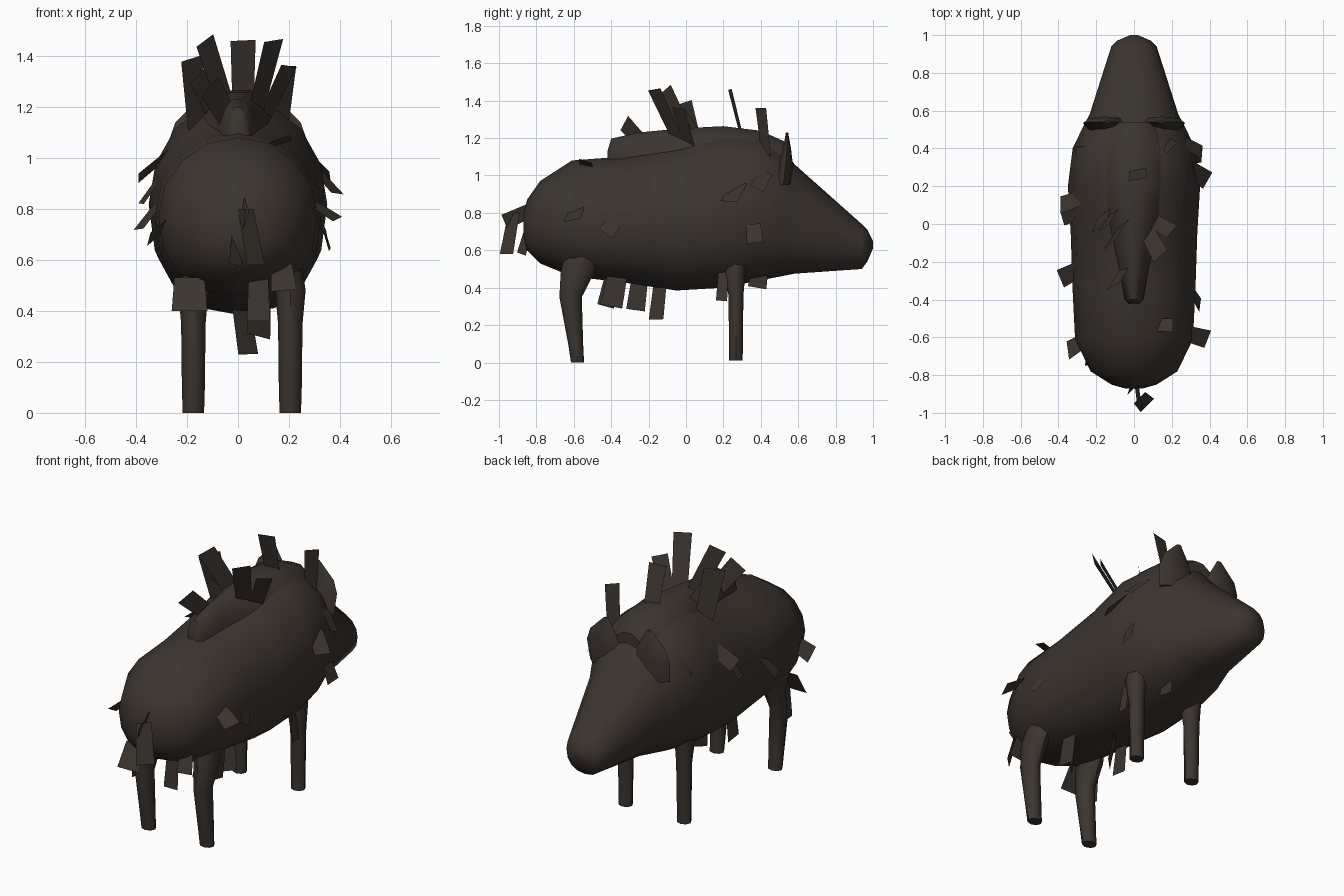
import bpy, bmesh
from math import cos, sin, tau, radians, copysign
from mathutils import Vector

cube = bpy.data.objects.get("Cube")
if cube:
    bpy.data.objects.remove(cube, do_unlink=True)

hide = bpy.data.materials.new("dark brown hide")
hide.use_nodes = True
colour = (0.045, 0.036, 0.029, 1)
hide.diffuse_color = colour
shader = hide.node_tree.nodes["Principled BSDF"]
shader.inputs["Base Color"].default_value = colour
shader.inputs["Roughness"].default_value = 0.9

SIDE, ALONG, UP = Vector((1, 0, 0)), Vector((0, 1, 0)), Vector((0, 0, 1))
SLANT = ALONG + SIDE
TILT_LEFT, TILT_RIGHT = ALONG + UP * 0.4, ALONG - UP * 0.4


def finish(name, bm, smooth=True):
    """Turn a bmesh into a named, coloured object."""
    mesh = bpy.data.meshes.new(name)
    bm.to_mesh(mesh)
    bm.free()
    mesh.materials.append(hide)
    obj = bpy.data.objects.new(name, mesh)
    bpy.context.collection.objects.link(obj)
    if smooth:
        bpy.ops.object.select_all(action="DESELECT")
        obj.select_set(True)
        bpy.context.view_layer.objects.active = obj
        bpy.ops.object.shade_smooth_by_angle(angle=radians(50))


def ring_point(angle, belly):
    """Point on a unit ring whose lower half can be fuller than a circle."""
    c, s = cos(angle), sin(angle)
    if s >= 0:
        return c, s
    return copysign(abs(c) ** belly, c), -abs(s) ** belly


def loft(name, sections, u, v, sides, belly=1):
    """Skin rounded rings given as (centre, u radius, v radius)."""
    bm = bmesh.new()
    points = [ring_point(tau * i / sides, belly) for i in range(sides)]
    rings = [[bm.verts.new(Vector(centre) + u * ru * c + v * rv * s) for c, s in points]
             for centre, ru, rv in sections]
    for a, b in zip(rings, rings[1:]):
        for i in range(sides):
            j = (i + 1) % sides
            bm.faces.new((a[i], a[j], b[j], b[i]))
    bm.faces.new(rings[0])
    bm.faces.new(rings[-1])
    bmesh.ops.recalc_face_normals(bm, faces=bm.faces)
    finish(name, bm)


def trunk(name, profile, sides, belly):
    """Loft along y from (y, bottom, top, half width)."""
    rings = [((0, y, (low + top) / 2), half, (top - low) / 2)
             for y, low, top, half in profile]
    loft(name, rings, SIDE, UP, sides, belly)


def lock(name, root, tip, width, across, taper=0.85):
    """A flat strip of bristle from root to tip."""
    root, tip = Vector(root), Vector(tip)
    run = (tip - root).normalized()
    wide = (across - run * across.dot(run)).normalized() * width / 2
    bm = bmesh.new()
    corners = (root - wide * taper, root + wide * taper, tip + wide, tip - wide)
    bm.faces.new([bm.verts.new(c) for c in corners])
    finish(name, bm, smooth=False)


# Barrel body running into the tapered head and snout
trunk("body_and_head", [
    (-0.87, 0.68, 0.79, 0.05), (-0.85, 0.60, 0.87, 0.12), (-0.78, 0.53, 0.97, 0.23),
    (-0.61, 0.46, 1.08, 0.312), (-0.35, 0.43, 1.10, 0.325), (-0.05, 0.385, 1.16, 0.335),
    (0.2, 0.40, 1.235, 0.35), (0.4, 0.44, 1.23, 0.325), (0.53, 0.465, 1.13, 0.262),
    (0.58, 0.475, 1.06, 0.235), (0.94, 0.5, 0.74, 0.12), (0.97, 0.54, 0.71, 0.09),
    (1.0, 0.61, 0.65, 0.02)], 16, 0.88)

# Ridge over the shoulders, spreading into the body towards the head
trunk("back_ridge", [
    (-0.42, 1.04, 1.13, 0.03), (-0.40, 0.95, 1.20, 0.05), (-0.25, 0.85, 1.235, 0.08),
    (-0.1, 0.8, 1.25, 0.12), (0.05, 0.75, 1.262, 0.17), (0.2, 0.75, 1.27, 0.21),
    (0.4, 0.75, 1.245, 0.22), (0.54, 0.85, 1.18, 0.12)], 14, 1)

# Legs and ears, one of each per side
for side, s in (("right", -1), ("left", 1)):
    x = 0.015 + 0.19 * s
    loft(side + "_rear_leg", [
        ((x * 0.85, -0.54, 0.62), 0.07, 0.1), ((x, -0.58, 0.48), 0.06, 0.09),
        ((x, -0.617, 0.35), 0.048, 0.06), ((x, -0.59, 0.1), 0.045, 0.04),
        ((x, -0.58, 0), 0.042, 0.035)], SIDE, ALONG, 8)
    loft(side + "_fore_leg", [
        ((x * 0.85, 0.26, 0.62), 0.07, 0.08), ((x, 0.26, 0.5), 0.055, 0.06),
        ((x, 0.267, 0.36), 0.046, 0.04), ((x, 0.267, 0.01), 0.04, 0.036)],
        SIDE, ALONG, 8)
    loft(side + "_ear", [
        ((0.14 * s, 0.52, 0.95), 0.12, 0.045), ((0.155 * s, 0.535, 1.07), 0.115, 0.035),
        ((0.16 * s, 0.54, 1.14), 0.085, 0.022), ((0.14 * s, 0.54, 1.23), 0.015, 0.006)],
        SIDE, ALONG, 8)

# Tall bristles along the mane
lock("mane_bristle", (0.02, 0.30, 1.2), (0.02, 0.235, 1.46), 0.1, SIDE + ALONG * 0.2)
lock("mane_bristle", (-0.03, 0.04, 1.15), (-0.13, -0.11, 1.46), 0.1, SLANT)
lock("mane_bristle", (-0.16, 0.06, 1.12), (-0.18, -0.01, 1.39), 0.12, SLANT)
lock("mane_bristle", (0.07, -0.04, 1.18), (0.14, -0.17, 1.46), 0.1, SLANT)
lock("mane_bristle", (0.17, 0.43, 1.1), (0.2, 0.4, 1.36), 0.08, SLANT)
lock("mane_bristle", (0.1, 0.02, 1.15), (0.2, -0.04, 1.36), 0.09, SLANT)
lock("mane_bristle", (-0.08, 0.1, 1.15), (-0.16, -0.02, 1.32), 0.09, SLANT)
lock("mane_bristle", (-0.03, -0.2, 1.14), (-0.11, -0.33, 1.28), 0.11, SLANT)

# Short tufts lying off the flanks
lock("flank_tuft", (-0.27, 0.14, 1.02), (-0.39, 0.10, 0.92), 0.1, TILT_RIGHT)
lock("flank_tuft", (-0.31, 0.05, 0.92), (-0.38, 0.03, 0.82), 0.08, TILT_LEFT)
lock("flank_tuft", (-0.29, -0.24, 0.85), (-0.39, -0.29, 0.72), 0.1, TILT_LEFT)
lock("flank_tuft", (-0.27, -0.62, 0.75), (-0.35, -0.67, 0.68), 0.11, TILT_RIGHT)
lock("flank_tuft", (-0.25, 0.38, 1.05), (-0.31, 0.37, 0.96), 0.08, TILT_LEFT)
lock("flank_tuft", (0.30, 0.29, 0.96), (0.39, 0.23, 0.86), 0.1, TILT_LEFT)
lock("flank_tuft", (0.27, 0.43, 1.02), (0.36, 0.38, 0.93), 0.08, TILT_RIGHT)
lock("flank_tuft", (0.28, -0.58, 0.83), (0.39, -0.61, 0.76), 0.1, TILT_LEFT)
lock("flank_tuft", (0.32, -0.38, 0.75), (0.35, -0.43, 0.69), 0.09, TILT_RIGHT)
lock("flank_tuft", (0.33, 0.36, 0.74), (0.36, 0.37, 0.64), 0.09, TILT_LEFT)
lock("flank_tuft", (0.16, -0.5, 1.05), (0.15, -0.57, 1.07), 0.12, SLANT)

# Shaggy strips hanging under the belly
lock("belly_strip", (0, -0.13, 0.5), (0.04, -0.16, 0.23), 0.11, SLANT)
lock("belly_strip", (0.09, -0.38, 0.52), (0.08, -0.43, 0.3), 0.13, SLANT)
lock("belly_strip", (-0.12, -0.24, 0.5), (-0.12, -0.27, 0.28), 0.1, ALONG)
lock("belly_strip", (0.14, -0.36, 0.5), (0.14, -0.4, 0.3), 0.12, ALONG)
lock("belly_strip", (0.22, 0.2, 0.5), (0.24, 0.19, 0.33), 0.06, ALONG)
lock("belly_strip", (0.1, 0.4, 0.52), (0.1, 0.38, 0.4), 0.1, ALONG)
lock("haunch_strip", (-0.19, -0.68, 0.53), (-0.19, -0.75, 0.4), 0.14, SIDE)
lock("haunch_strip", (0.17, -0.72, 0.58), (0.18, -0.76, 0.48), 0.1, SIDE)
lock("haunch_strip", (0.08, -0.72, 0.55), (0.08, -0.74, 0.36), 0.09, SIDE)
lock("haunch_strip", (-0.24, -0.6, 0.5), (-0.24, -0.62, 0.3), 0.05, ALONG)

# Tail made of ragged strips
lock("tail_strip", (0.01, -0.82, 0.82), (0.03, -0.97, 0.75), 0.09, ALONG + UP)
lock("tail_strip", (0.03, -0.92, 0.8), (0.07, -0.96, 0.58), 0.1, SLANT)
lock("tail_strip", (0, -0.84, 0.72), (-0.01, -0.88, 0.58), 0.07, SLANT)
